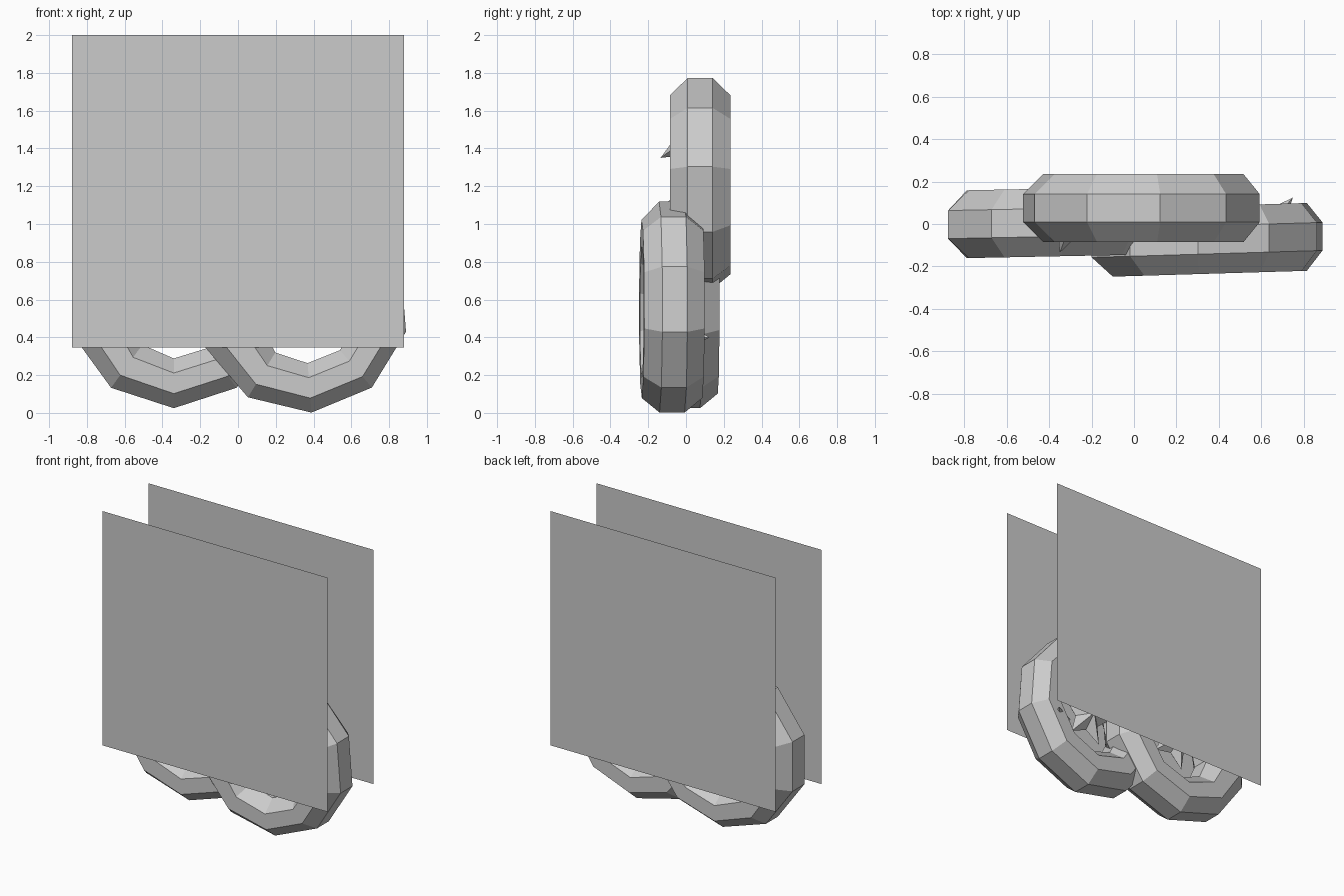
import bpy
import bmesh
from math import cos, sin, pi, radians
from mathutils import Matrix, Vector

if "Cube" in bpy.data.objects:
    bpy.data.objects.remove(bpy.data.objects["Cube"], do_unlink=True)

# One plain grey
grey = bpy.data.materials.new("light_grey")
grey.use_nodes = True
grey.diffuse_color = (0.6, 0.6, 0.6, 1)
grey.node_tree.nodes["Principled BSDF"].inputs["Base Color"].default_value = (0.6, 0.6, 0.6, 1)


def finish(name, bm, closed=True):
    if closed:
        bmesh.ops.recalc_face_normals(bm, faces=bm.faces)
    mesh = bpy.data.meshes.new(name)
    bm.to_mesh(mesh)
    bm.free()
    mesh.materials.append(grey)
    obj = bpy.data.objects.new(name, mesh)
    bpy.context.collection.objects.link(obj)
    return obj


def chunky_ring(name, center, radius, turn, lean):
    """Ten-sided ring with an eight-sided tube, thicker toward its upper left."""
    bm = bmesh.new()
    loops = []
    for i in range(10):
        a = radians(turn) + i * pi / 5
        swell = ((1 + cos(a - radians(140))) / 2) ** 2
        half = 0.13 + 0.05 * swell
        loop = []
        for j in range(8):
            b = (j + 0.5) * pi / 4
            r = radius - half + half * cos(b) / cos(pi / 8)
            x = r * cos(a)
            y = 0.16 * sin(b) / cos(pi / 8) + lean * x
            loop.append(bm.verts.new(Vector((x, y, r * sin(a))) + Vector(center)))
        loops.append(loop)
    for i in range(10):
        p, q = loops[i], loops[(i + 1) % 10]
        for j in range(8):
            k = (j + 1) % 8
            bm.faces.new((p[j], p[k], q[k], q[j]))
    finish(name, bm)


def jagged_star(name, center, radius, turn):
    """Faceted star held inside a ring."""
    bm = bmesh.new()
    front = bm.verts.new(Vector(center) + Vector((0, -0.08, 0)))
    back = bm.verts.new(Vector(center) + Vector((0, 0.08, 0)))
    rim = []
    for i in range(10):
        a = radians(turn) + i * pi / 5
        r = radius if i % 2 == 0 else radius * 0.5
        rim.append(bm.verts.new(Vector(center) + Vector((r * cos(a), 0, r * sin(a)))))
    for i in range(10):
        p, q = rim[i], rim[(i + 1) % 10]
        bm.faces.new((front, p, q))
        bm.faces.new((back, q, p))
    finish(name, bm)


def spike(name, base, tip, width):
    """Small pointed shard between two points."""
    base, tip = Vector(base), Vector(tip)
    axis = tip - base
    bm = bmesh.new()
    turn = axis.to_track_quat('Z', 'Y').to_matrix().to_4x4()
    bmesh.ops.create_cone(bm, cap_ends=True, segments=4, radius1=width, radius2=0,
                          depth=axis.length,
                          matrix=Matrix.Translation((base + tip) / 2) @ turn)
    finish(name, bm)


# Flat panels in front and behind
for name, y, side in (("front_panel", -0.257, 1), ("back_panel", 0.257, -1)):
    bm = bmesh.new()
    corners = ((-1, 0.345), (1, 0.345), (1, 2), (-1, 2))
    bm.faces.new([bm.verts.new((0.88 * side * x, y, z)) for x, z in corners])
    finish(name, bm, closed=False)

# Three overlapping rings with a star in each
rings = (
    ("left_side_ring", (0.345, -0.075, 0.56), 0.56, 4.5, 0.03),
    ("right_side_ring", (-0.34, 0.008, 0.59), 0.565, 18, 0.02),
    ("top_ring", (0.035, 0.075, 1.215), 0.565, 9, 0.0),
)
for name, center, radius, turn, lean in rings:
    # the tilt angle is set so a corner lies near the bottom of each ring
    chunky_ring(name, center, radius, turn + (18 if name == "left_side_ring" else 0), lean)
    jagged_star(name.replace("ring", "star"), center, 0.2, turn + 18)

# Shards poking past the tubes
spike("left_side_shard", (0.64, 0.0, 0.4), (0.75, 0.125, 0.4), 0.07)
spike("top_shard", (-0.3, 0.0, 1.43), (-0.35, -0.135, 1.35), 0.07)
